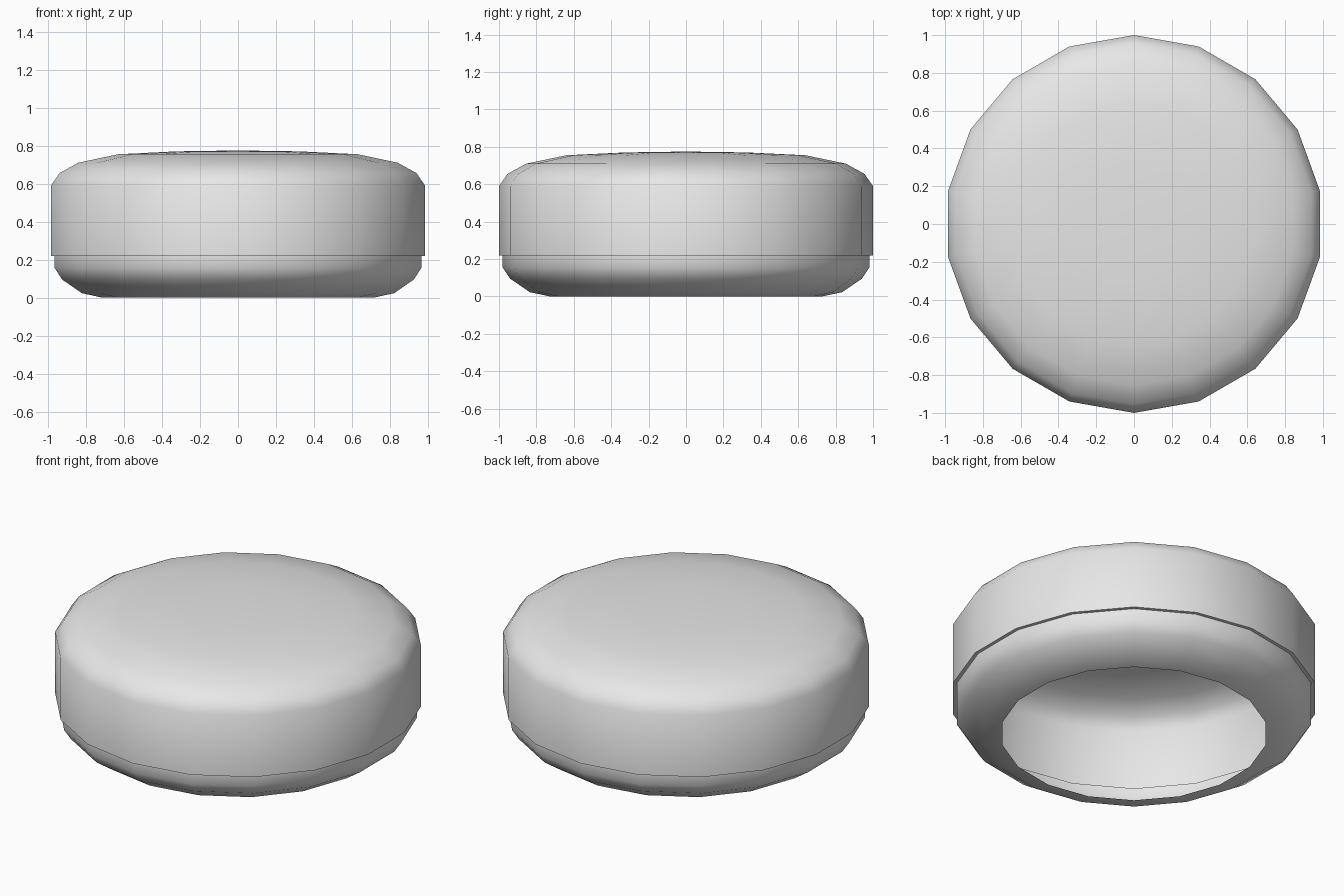
import bpy, bmesh, math

SIDES = 18

cube = bpy.data.objects.get("Cube")
if cube:
    bpy.data.objects.remove(cube, do_unlink=True)

# Single plain grey
grey = bpy.data.materials.new("light_grey")
grey.use_nodes = True
colour = (0.8, 0.8, 0.8, 1)
grey.diffuse_color = colour
grey.node_tree.nodes["Principled BSDF"].inputs["Base Color"].default_value = colour


def lathe(name, profile):
    """Spin a (radius, height) profile into a thin open shell."""
    bm = bmesh.new()
    verts = [bm.verts.new((0, r, z)) for r, z in profile]
    edges = [bm.edges.new(pair) for pair in zip(verts, verts[1:])]
    bmesh.ops.spin(bm, geom=verts + edges, cent=(0, 0, 0), axis=(0, 0, 1),
                   angle=math.tau, steps=SIDES, use_merge=True)
    bmesh.ops.remove_doubles(bm, verts=bm.verts, dist=0.0005)
    bmesh.ops.recalc_face_normals(bm, faces=bm.faces)
    # Face the shell outwards
    side = max(bm.faces, key=lambda f: f.calc_center_median().xy.length)
    if side.normal.xy.dot(side.calc_center_median().xy) < 0:
        bmesh.ops.reverse_faces(bm, faces=bm.faces)
    mesh = bpy.data.meshes.new(name)
    bm.to_mesh(mesh)
    bm.free()
    mesh.materials.append(grey)
    obj = bpy.data.objects.new(name, mesh)
    bpy.context.collection.objects.link(obj)
    bpy.ops.object.select_all(action="DESELECT")
    obj.select_set(True)
    bpy.context.view_layer.objects.active = obj
    bpy.ops.object.shade_smooth_by_angle(angle=math.radians(40))
    return obj


# Domed upper shell with a narrow ledge under its rim
lathe("upper_shell", [(0, 0.775), (0.33, 0.77), (0.64, 0.755), (0.855, 0.71),
                      (0.955, 0.655), (1, 0.59), (1, 0.22), (0.98, 0.22)])

# Rounded lower ring, open underneath
lathe("lower_ring", [(0.98, 0.22), (0.98, 0.155), (0.94, 0.095),
                     (0.835, 0.023), (0.727, 0)])
